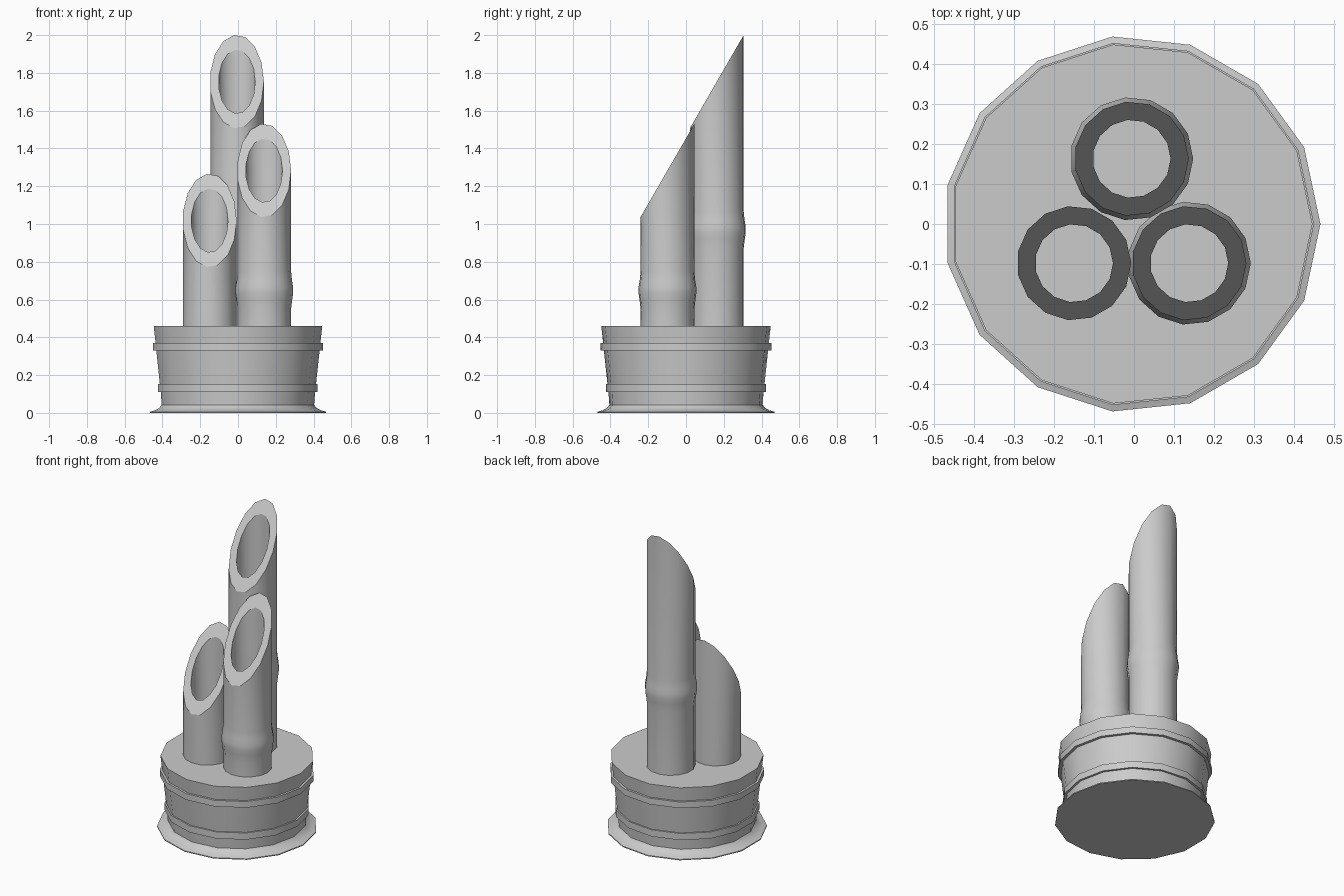
import bpy, bmesh, math

if "Cube" in bpy.data.objects:
    bpy.data.objects.remove(bpy.data.objects["Cube"])

SIDES = 15


def skin_rings(name, rings, cx, cy, cap_start=False, cap_end=False):
    """Skin stacked rings of (radius, height); height may be a function of y."""
    bm = bmesh.new()
    loops = []
    for r, z in rings:
        loop = []
        for i in range(SIDES):
            a = 2 * math.pi * i / SIDES
            y = cy + r * math.sin(a)
            loop.append(bm.verts.new((cx + r * math.cos(a), y, z(y) if callable(z) else z)))
        loops.append(loop)
    for lo, hi in zip(loops, loops[1:]):
        for i in range(SIDES):
            j = (i + 1) % SIDES
            bm.faces.new((lo[i], lo[j], hi[j], hi[i]))
    if cap_start:
        bm.faces.new(loops[0][::-1])
    if cap_end:
        bm.faces.new(loops[-1])
    bmesh.ops.recalc_face_normals(bm, faces=bm.faces)
    mesh = bpy.data.meshes.new(name)
    bm.to_mesh(mesh)
    bm.free()
    obj = bpy.data.objects.new(name, mesh)
    bpy.context.collection.objects.link(obj)
    bpy.ops.object.select_all(action='DESELECT')
    obj.select_set(True)
    bpy.context.view_layer.objects.active = obj
    bpy.ops.object.shade_smooth_by_angle(angle=math.radians(26))
    return obj


# Pot: flared foot, tapered wall, two raised bands, filled flat top
pot = [(0.471, 0), (0.471, 0.006), (0.443, 0.014), (0.421, 0.026), (0.408, 0.042),
       (0.413, 0.11), (0.427, 0.11), (0.427, 0.153), (0.418, 0.153),
       (0.437, 0.33), (0.455, 0.33), (0.455, 0.37), (0.441, 0.37), (0.451, 0.46)]
skin_rings("pot", pot, -0.005, 0, cap_start=True, cap_end=True)


# Bamboo canes: hollow, cut at 60 degrees towards the front, with a swollen node
def cane(name, cx, cy, top, node=None, radius=0.143, bore=0.0975):
    y_back = cy + radius * math.sin(math.radians(96))

    def cut(y):
        return top + (y - y_back) * math.tan(math.radians(60))

    rings = [(bore, 0.44), (bore, cut), (radius, cut)]
    if node:
        for dz, swell in ((0.10, 0), (0.05, 0.005), (0.015, 0.011),
                          (-0.015, 0.011), (-0.05, 0.006), (-0.10, 0)):
            rings.append((radius + swell, node + dz))
    rings.append((radius, 0.44))
    skin_rings(name, rings, cx, cy)


cane("tall_cane", -0.006, 0.163, 2.0, node=0.97)
cane("middle_cane", 0.138, -0.098, 1.53, node=0.65)
cane("short_cane", -0.150, -0.098, 1.265)
